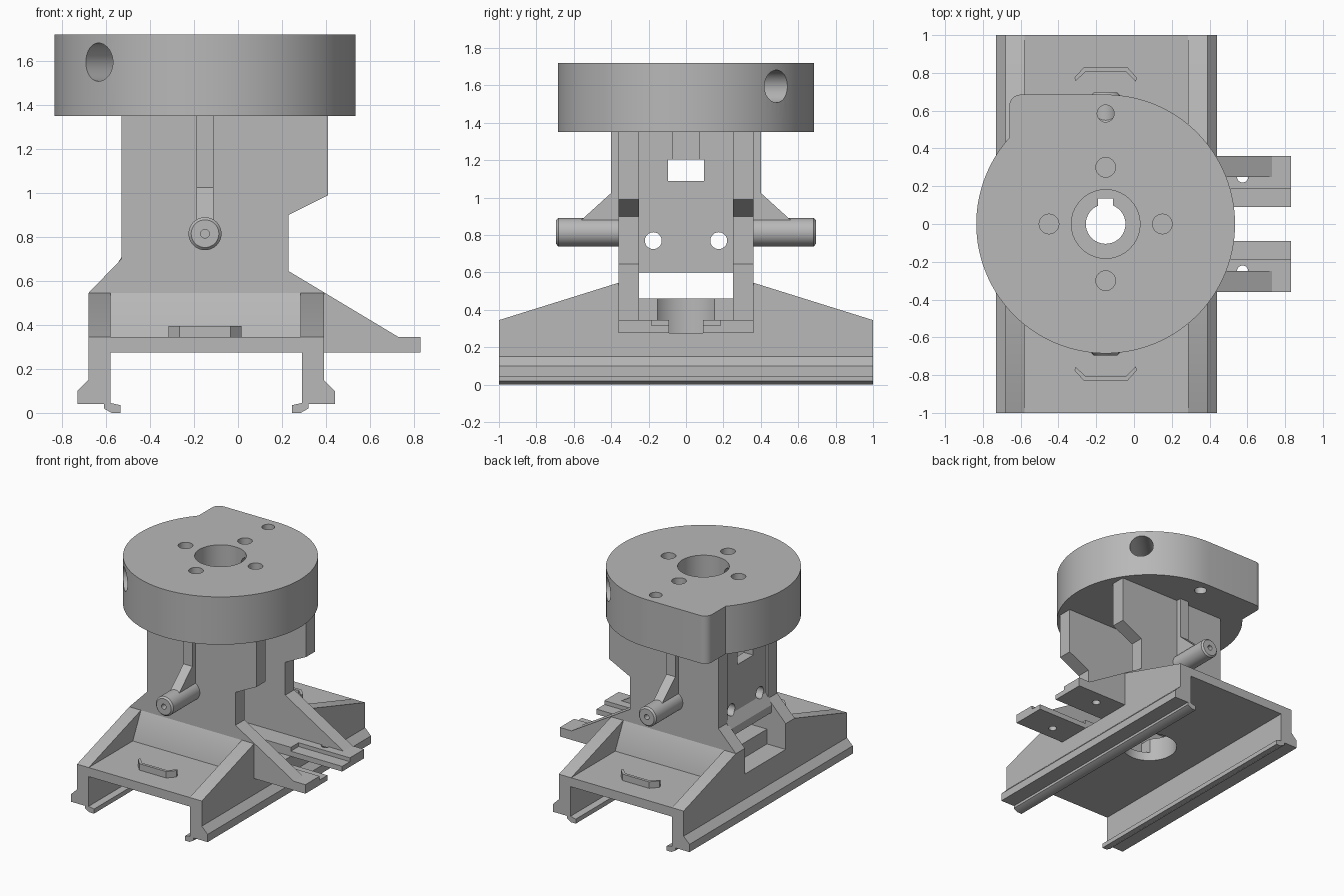
import bpy, bmesh
from math import cos, sin, pi, atan2
from mathutils import Matrix, Vector

if "Cube" in bpy.data.objects:
    bpy.data.objects.remove(bpy.data.objects["Cube"], do_unlink=True)

grey = bpy.data.materials.new("plain_grey")
grey.use_nodes = True
grey.diffuse_color = (0.48, 0.48, 0.48, 1)
grey.node_tree.nodes["Principled BSDF"].inputs["Base Color"].default_value = (0.48, 0.48, 0.48, 1)

CX = -0.15      # axis of the tower and head
MID = -0.145    # mid plane of the sliding base
parts = []


def finish(name, bm):
    bmesh.ops.recalc_face_normals(bm, faces=bm.faces)
    mesh = bpy.data.meshes.new(name)
    bm.to_mesh(mesh)
    bm.free()
    mesh.materials.append(grey)
    ob = bpy.data.objects.new(name, mesh)
    bpy.context.collection.objects.link(ob)
    parts.append(ob)
    return ob


def prism(name, pts, axis, a, b):
    """Extrude a 2D outline along an axis from a to b."""
    place = {"x": lambda p, t: (t, p[0], p[1]),
             "y": lambda p, t: (p[0], t, p[1]),
             "z": lambda p, t: (p[0], p[1], t)}[axis]
    bm = bmesh.new()
    face = bm.faces.new([bm.verts.new(place(p, a)) for p in pts])
    ext = bmesh.ops.extrude_face_region(bm, geom=[face])
    shift = Vector(place((0, 0), b - a))
    bmesh.ops.translate(bm, vec=shift,
                        verts=[v for v in ext["geom"] if isinstance(v, bmesh.types.BMVert)])
    return finish(name, bm)


def box(name, x, y, z):
    return prism(name, [(x[0], y[0]), (x[1], y[0]), (x[1], y[1]), (x[0], y[1])], "z", *z)


def rod(name, p, q, r, sides=40):
    p, q = Vector(p), Vector(q)
    bm = bmesh.new()
    turn = (q - p).to_track_quat("Z", "Y").to_matrix().to_4x4()
    bmesh.ops.create_cone(bm, cap_ends=True, segments=sides, radius1=r, radius2=r,
                          depth=(q - p).length, matrix=Matrix.Translation((p + q) / 2) @ turn)
    return finish(name, bm)


def hole(x, y, r, z0, z1):
    return rod("cutter", (x, y, z0), (x, y, z1), r)


def cut(ob, cutters):
    """Subtract the cutters, bake the result and delete them."""
    for c in cutters:
        m = ob.modifiers.new("cut", "BOOLEAN")
        m.operation, m.solver, m.object = "DIFFERENCE", "EXACT", c
    bpy.context.view_layer.update()
    dg = bpy.context.evaluated_depsgraph_get()
    mesh = bpy.data.meshes.new_from_object(ob.evaluated_get(dg))
    ob.modifiers.clear()
    ob.data = mesh
    for c in cutters:
        parts.remove(c)
        bpy.data.objects.remove(c, do_unlink=True)


# Sliding base: plate with two hooked rails
half = [(0.535, 0.345), (0.535, 0.15), (0.585, 0.10), (0.585, 0.04), (0.465, 0.04),
        (0.465, 0.02), (0.43, 0), (0.39, 0), (0.39, 0.035), (0.435, 0.045), (0.435, 0.275)]
outline = [(MID + u, z) for u, z in half] + [(MID - u, z) for u, z in reversed(half)]
base = prism("sliding_base", outline, "y", -1, 1)
cut(base, [hole(CX, 0, 0.2, 0.2, 0.5),
           box("cutter", (0, 0.6), (-0.09, 0.09), (0.276, 0.5))])

# Sill behind the lower window
sill = box("window_sill", (-0.52, -0.28), (-0.26, 0.26), (0.28, 0.46))
cut(sill, [hole(CX, 0, 0.2, 0.2, 0.6)])

wall = [(-0.53, 1.36), (-0.53, 0.70), (-0.68, 0.545), (-0.68, 0.275), (0.83, 0.275),
        (0.83, 0.345), (0.73, 0.345), (0.23, 0.645), (0.23, 0.90), (0.41, 0.99), (0.41, 1.36)]

for s, side in ((-1, "front"), (1, "back")):
    # Tower side wall running out into an arm
    w = prism(side + "_wall", wall, "y", s * 0.25, s * 0.36)
    cut(w, [hole(0.575, s * 0.25, 0.03, 0.2, 0.335)])

    # Stepped arm
    arm = prism(side + "_arm", [(s * 0.09, 0.275), (s * 0.09, 0.315), (s * 0.185, 0.315),
                                (s * 0.185, 0.345), (s * 0.30, 0.345), (s * 0.30, 0.275)],
                "x", 0.2, 0.83)
    cut(arm, [hole(0.575, s * 0.25, 0.03, 0.2, 0.5)])

    # Sloped gussets above each rail and the ramp between them
    for x0, x1, label in ((-0.68, -0.58, "right"), (0.285, 0.39, "left")):
        prism(f"{side}_{label}_gusset", [(s, 0.345), (s * 0.36, 0.545), (s * 0.25, 0.545),
                                         (s * 0.25, 0.30), (s, 0.30)], "x", x0, x1)
    prism(side + "_ramp", [(s * 0.46, 0.345), (s * 0.36, 0.545), (s * 0.3, 0.545),
                           (s * 0.3, 0.32), (s * 0.46, 0.32)], "x", -0.60, 0.30)

    # Rib carrying the pin
    prism(side + "_rib", [(s * 0.35, 1.36), (s * 0.40, 1.36), (s * 0.40, 1.025),
                          (s * 0.56, 0.88), (s * 0.56, 0.82), (s * 0.35, 0.82)],
          "x", CX - 0.038, CX + 0.038)

    # Round pin with bevelled end and a centre drilling
    pin = rod(side + "_pin", (CX, s * 0.30, 0.815), (CX, s * 0.695, 0.815), 0.075)
    bm = bmesh.new()
    bm.from_mesh(pin.data)
    rim = [e for e in bm.edges if all(abs(v.co.y) > 0.69 for v in e.verts)]
    bmesh.ops.bevel(bm, geom=rim, offset=0.012, segments=1, affect="EDGES")
    bm.to_mesh(pin.data)
    bm.free()
    cut(pin, [rod("cutter", (CX, s * 0.64, 0.815), (CX, s * 0.75, 0.815), 0.02, 20)])

    # Low bent clip on the plate
    bent = [(-0.315, 0.755), (-0.27, 0.83), (-0.04, 0.83), (0.01, 0.755),
            (0.01, 0.78), (-0.03, 0.805), (-0.28, 0.805), (-0.315, 0.78)]
    bent = [(-0.315, 0.775), (-0.265, 0.83), (-0.035, 0.83), (0.015, 0.775),
            (0.01, 0.755), (-0.045, 0.808), (-0.255, 0.808), (-0.31, 0.755)]
    prism(side + "_clip", [(x, s * y) for x, y in bent], "z", 0.34, 0.395)

# Window panel closing the tower, with a stiffening rib on its inside
panel = prism("window_panel", [(-0.51, 1.36), (-0.51, 0.74), (-0.56, 0.66), (-0.56, 0.60),
                               (-0.43, 0.60), (-0.43, 1.36)], "y", -0.26, 0.26)
cut(panel, [box("cutter", (-0.8, 0), (-0.095, 0.095), (1.09, 1.205))]
    + [rod("cutter", (-0.8, y, 0.77), (0, y, 0.77), 0.045) for y in (-0.175, 0.175)])
box("panel_rib", (-0.44, -0.38), (-0.072, 0.072), (1.205, 1.36))

# Round head with a rounded corner lug
R = 0.685
start = atan2(0.457, -0.51)
steps = 110
sweep = 2 * pi - (start - pi / 2)
head_outline = [(CX + R * cos(start + sweep * i / steps), R * sin(start + sweep * i / steps))
                for i in range(steps + 1)]
head_outline += [(-0.60 + 0.06 * cos(pi / 2 * (1 + i / 8)), 0.625 + 0.06 * sin(pi / 2 * (1 + i / 8)))
                 for i in range(9)]
head = prism("round_head", head_outline, "z", 1.35, 1.72)
d = 0.6
cutters = [hole(CX, 0, 0.182, 1.42, 1.9), hole(CX, 0, 0.105, 1.2, 1.6),
           box("cutter", (CX - 0.04, CX + 0.04), (0, 0.135), (1.2, 1.6)),
           hole(CX, 0.585, 0.045, 1.2, 1.9),
           rod("cutter", (CX - d, -d, 1.595), (CX + d, d, 1.595), 0.087)]
cutters += [hole(CX + 0.3 * cos(i * pi / 2), 0.3 * sin(i * pi / 2), 0.052, 1.50, 1.9)
            for i in range(4)]
cut(head, cutters)

# Smooth the round surfaces, keep the edges crisp
bpy.ops.object.select_all(action="DESELECT")
for ob in parts:
    ob.select_set(True)
bpy.context.view_layer.objects.active = head
bpy.ops.object.shade_smooth_by_angle(angle=pi / 6)
